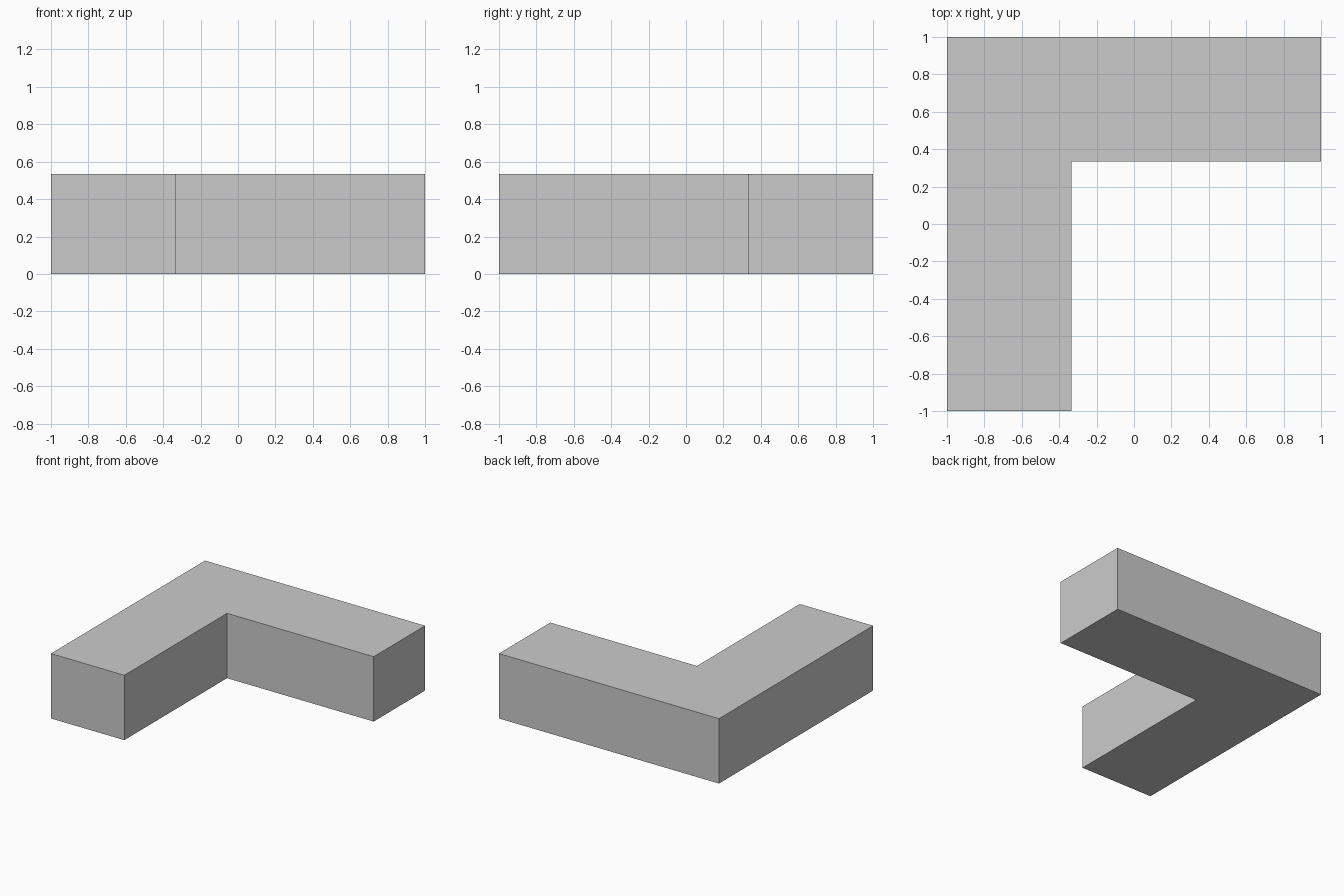
import bpy, bmesh

if "Cube" in bpy.data.objects:
    bpy.data.objects.remove(bpy.data.objects["Cube"])

HEIGHT = 0.533
INNER = 1 / 3

# L-shaped footprint, counter-clockwise
profile = [(-1, -1), (-INNER, -1), (-INNER, INNER), (1, INNER), (1, 1), (-1, 1)]

# Corner block: footprint extruded upwards into a closed solid
bm = bmesh.new()
base = bm.faces.new([bm.verts.new((x, y, 0)) for x, y in profile])
top = bmesh.ops.extrude_face_region(bm, geom=[base], use_keep_orig=True)
top_verts = [g for g in top["geom"] if isinstance(g, bmesh.types.BMVert)]
bmesh.ops.translate(bm, verts=top_verts, vec=(0, 0, HEIGHT))
bmesh.ops.recalc_face_normals(bm, faces=bm.faces)

mesh = bpy.data.meshes.new("corner_block")
bm.to_mesh(mesh)
bm.free()
bpy.context.collection.objects.link(bpy.data.objects.new("corner_block", mesh))
